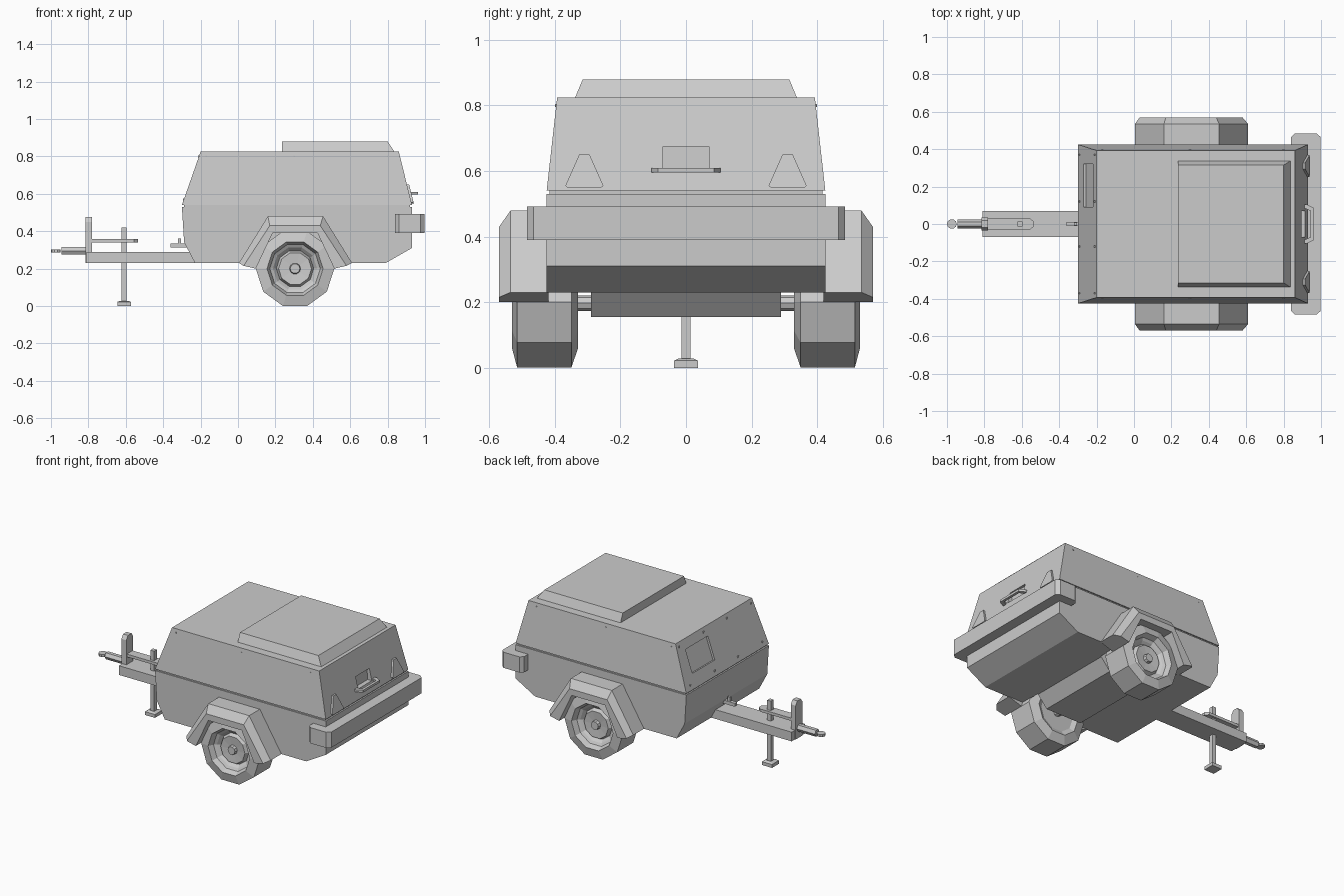
import bpy, bmesh
from math import cos, sin, pi, atan2
from mathutils import Matrix


def loft(name, rings, closed_loop=False):
    """Skin a series of equal-length point rings, capping the ends."""
    bm = bmesh.new()
    vs = [[bm.verts.new(p) for p in r] for r in rings]
    n = len(rings[0])
    pairs = list(zip(vs, vs[1:]))
    for a, b in pairs:
        for i in range(n):
            j = (i + 1) % n
            bm.faces.new((a[i], a[j], b[j], b[i]))
    bm.faces.new(vs[0])
    bm.faces.new(vs[-1])
    bmesh.ops.recalc_face_normals(bm, faces=bm.faces)
    me = bpy.data.meshes.new(name)
    bm.to_mesh(me)
    bm.free()
    ob = bpy.data.objects.new(name, me)
    bpy.context.collection.objects.link(ob)
    return ob


def rect(x0, x1, y0, y1, z):
    return [(x0, y0, z), (x1, y0, z), (x1, y1, z), (x0, y1, z)]


def box(name, x0, x1, y0, y1, z0, z1):
    return loft(name, [rect(x0, x1, y0, y1, z0), rect(x0, x1, y0, y1, z1)])


def prism_y(name, prof, y0, y1):
    return loft(name, [[(x, y, z) for x, z in prof] for y in (y0, y1)])


def prism_z(name, prof, z0, z1):
    return loft(name, [[(x, y, z) for x, y in prof] for z in (z0, z1)])


def prism_x(name, prof, x0, x1):
    return loft(name, [[(x, y, z) for y, z in prof] for x in (x0, x1)])


def lathe_y(name, prof, cx, cz, n, s=1):
    return loft(name, [[(cx + r * cos(2 * pi * i / n), s * y, cz + r * sin(2 * pi * i / n))
                        for i in range(n)] for y, r in prof])


def cut(ob, cutter):
    m = ob.modifiers.new("cut", 'BOOLEAN')
    m.operation, m.solver, m.object = 'DIFFERENCE', 'EXACT', cutter
    cutter.hide_render = True
    cutter.hide_viewport = False
    cutter.display_type = 'WIRE'


WX, WZ = 0.305, 0.20
ARCH_OUT = [(0.005, 0.23), (0.16, 0.48), (0.455, 0.48), (0.61, 0.23)]
ARCH_MID = [(0.03, 0.215), (0.17, 0.43), (0.44, 0.43), (0.58, 0.215)]
ARCH_IN = [(0.095, 0.20), (0.185, 0.39), (0.425, 0.39), (0.515, 0.20)]

# Lower body with wheel wells
body = prism_y("lower_body", [(-0.23, 0.23), (0.79, 0.23), (0.93, 0.31), (0.93, 0.53),
                              (-0.30, 0.53), (-0.288, 0.34)], -0.425, 0.425)
box("lid_seam", -0.29, 0.92, -0.417, 0.417, 0.525, 0.545)
prism_y("belly", [(0.10, 0.235), (0.17, 0.155), (0.43, 0.155), (0.50, 0.235)], -0.29, 0.29)

# Lid with sloped sides, and the raised hatch on top
lid = loft("lid", [rect(-0.30, 0.93, -0.425, 0.425, 0.54),
                   rect(-0.20, 0.86, -0.393, 0.393, 0.825)])
loft("roof_hatch", [rect(0.235, 0.84, -0.34, 0.34, 0.82),
                    rect(0.235, 0.80, -0.315, 0.315, 0.88)])

# Recesses in the lid: front window and rear handle pocket
cut(lid, prism_y("window_cutter", [(-0.285, 0.628), (-0.257, 0.62), (-0.207, 0.763),
                                   (-0.235, 0.771)], 0.09, 0.32))
cut(lid, prism_y("pocket_cutter", [(0.885, 0.60), (0.93, 0.60), (0.93, 0.675),
                                   (0.88, 0.675)], -0.07, 0.07))

# Rivets along the lid edges
for y in (-0.37, -0.12, 0.12, 0.37):
    for x, z in ((-0.292, 0.57), (-0.211, 0.80)):
        box("front_rivet", x - 0.003, x + 0.012, y - 0.005, y + 0.005, z - 0.005, z + 0.005)
for s in (-1, 1):
    for x in (-0.17, 0.30, 0.80):
        lathe_y("side_rivet", [(0.38, 0.005), (0.399, 0.005)], x, 0.80, 6, s)


def rear_x(z):
    return 0.93 - 0.07 * (z - 0.54) / 0.285


for s in (-1, 1):
    # Fender and wheel well
    loft("fender", [[(o[0], s * 0.42, o[1]), (o[0], s * 0.535, o[1]), (m[0], s * 0.57, m[1]),
                     (i[0], s * 0.57, i[1]), (i[0], s * 0.42, i[1])]
                    for o, m, i in zip(ARCH_OUT, ARCH_MID, ARCH_IN)])
    cut(body, prism_y("well_cutter", ARCH_IN, s * 0.29, s * 0.5))
    # Wheel: tyre, dished rim and hub
    lathe_y("wheel", [(0.345, 0.12), (0.33, 0.15), (0.35, 0.21), (0.515, 0.21), (0.53, 0.15),
                      (0.495, 0.135), (0.485, 0.118), (0.465, 0.10), (0.49, 0.088),
                      (0.485, 0.03), (0.505, 0.026)], WX, WZ, 10, s)
    # Triangular tail lamp
    c = s * 0.31
    tri = [(c - 0.058, 0.555), (c - 0.05, 0.548), (c + 0.05, 0.548), (c + 0.058, 0.555),
           (c + 0.016, 0.65), (c - 0.016, 0.65)]
    loft("tail_lamp", [[(rear_x(z) + d, y, z) for y, z in tri] for d in (-0.01, 0.012)])

lathe_y("axle", [(-0.36, 0.024), (0.36, 0.024)], WX, 0.197, 8)

# Rear bumper with chamfered corners
prism_z("bumper", [(0.84, -0.465), (0.86, -0.485), (0.975, -0.485), (0.998, -0.465),
                   (0.998, 0.465), (0.975, 0.485), (0.86, 0.485), (0.84, 0.465),
                   (0.84, 0.42), (0.92, 0.42), (0.92, -0.42), (0.84, -0.42)], 0.39, 0.492)

# Rear handle
prism_z("rear_handle", [(0.91, -0.105), (0.925, -0.105), (0.962, -0.085), (0.962, 0.085),
                        (0.925, 0.105), (0.91, 0.105), (0.91, 0.085), (0.945, 0.07),
                        (0.945, -0.07), (0.91, -0.085)], 0.595, 0.61)

# Drawbar, end plate and upper plate
box("drawbar", -0.81, -0.22, -0.07, 0.07, 0.23, 0.29)
prism_x("end_plate", [(-0.035, 0.23), (0.035, 0.23), (0.035, 0.45), (0.018, 0.475),
                      (-0.018, 0.475), (-0.035, 0.45)], -0.815, -0.78)
prism_z("upper_plate", [(-0.80, -0.03), (-0.555, -0.03), (-0.535, -0.012), (-0.535, 0.012),
                        (-0.555, 0.03), (-0.80, 0.03)], 0.34, 0.358)

# Tow coupling and ring
hexa = [(0.024 * cos(i * pi / 3), 0.295 + 0.024 * sin(i * pi / 3)) for i in range(6)]
prism_x("coupling", hexa, -0.945, -0.80)
prism_z("tow_ring", [(-0.974 + 0.026 * cos(i * pi / 5), 0.026 * sin(i * pi / 5))
                     for i in range(10)], 0.287, 0.303)

# Jack leg and foot
box("jack_leg", -0.622, -0.595, -0.014, 0.014, 0.02, 0.42)
loft("jack_foot", [rect(-0.645, -0.573, -0.036, 0.036, 0.0),
                   rect(-0.645, -0.573, -0.036, 0.036, 0.022),
                   rect(-0.632, -0.586, -0.023, 0.023, 0.028)])

# Brake lever at the front of the body
box("lever", -0.36, -0.27, -0.012, 0.012, 0.313, 0.335)
box("lever_knob", -0.322, -0.304, -0.009, 0.009, 0.33, 0.362)

# Apply the cuts and remove the cutters
bpy.context.view_layer.update()
dg = bpy.context.evaluated_depsgraph_get()
for ob in (body, lid):
    me = bpy.data.meshes.new_from_object(ob.evaluated_get(dg))
    ob.modifiers.clear()
    ob.data = me
for ob in [o for o in bpy.data.objects if "cutter" in o.name]:
    bpy.data.objects.remove(ob)
